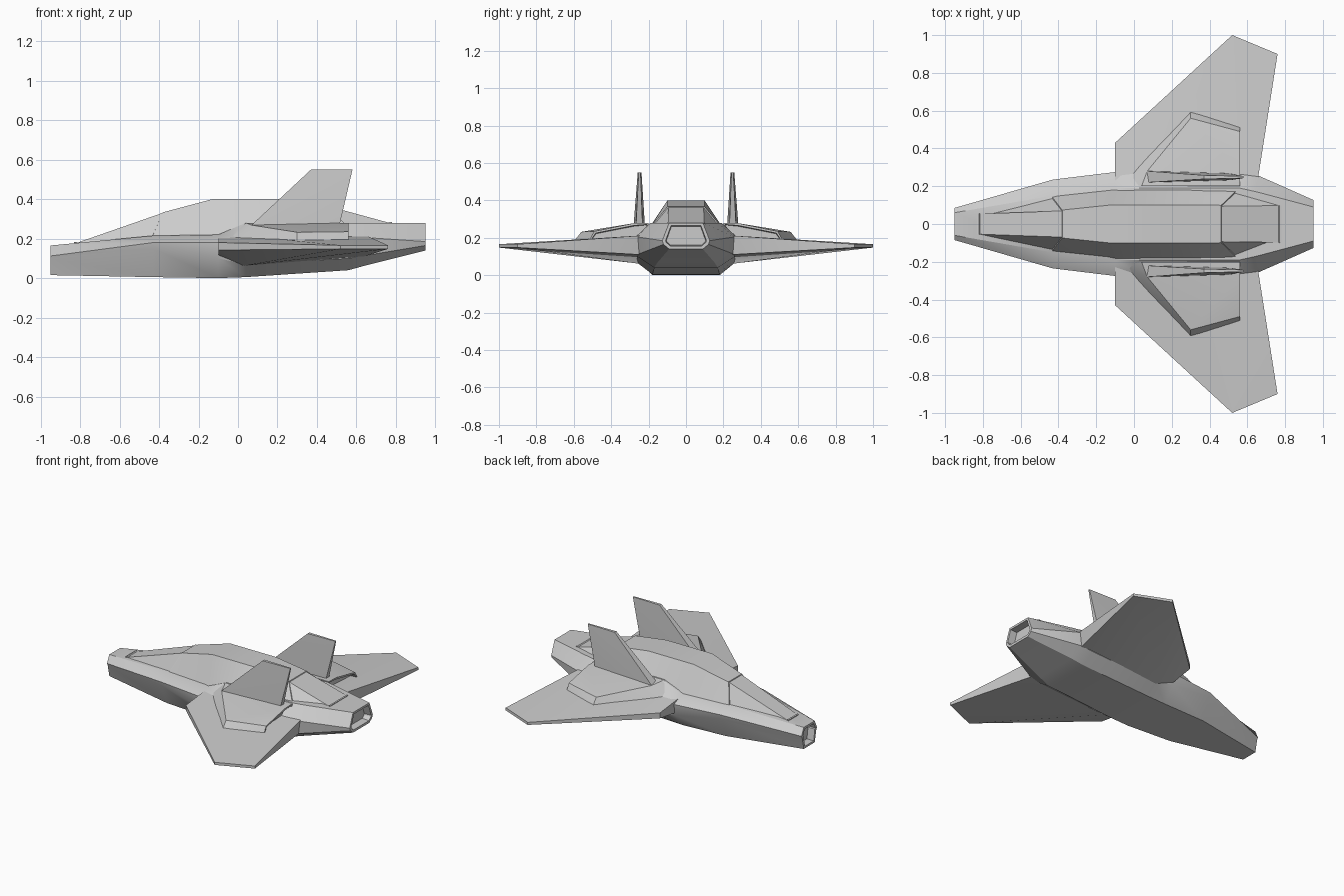
import bpy, bmesh, math

if "Cube" in bpy.data.objects:
    bpy.data.objects.remove(bpy.data.objects["Cube"])


def finish(name, bm, mirror=False, angle=25):
    bmesh.ops.recalc_face_normals(bm, faces=bm.faces)
    me = bpy.data.meshes.new(name)
    bm.to_mesh(me)
    bm.free()
    ob = bpy.data.objects.new(name, me)
    bpy.context.collection.objects.link(ob)
    if mirror:
        m = ob.modifiers.new("mirror", 'MIRROR')
        m.use_axis = (False, True, False)
    bpy.ops.object.select_all(action='DESELECT')
    ob.select_set(True)
    bpy.context.view_layer.objects.active = ob
    bpy.ops.object.shade_smooth_by_angle(angle=math.radians(angle))
    return ob


def recess(bm, faces, rim, depth):
    # flat rim, then a sunken floor
    bmesh.ops.inset_region(bm, faces=faces, thickness=rim)
    bmesh.ops.inset_region(bm, faces=faces, thickness=0.004, depth=-depth)


def loft(halves):
    # each half section runs bottom to top on the +y side
    bm = bmesh.new()
    rings = []
    for half in halves:
        pts = half + [(x, -y, z) for x, y, z in reversed(half)]
        rings.append([bm.verts.new(p) for p in pts])
    n = len(rings[0])
    strips = []
    for a, b in zip(rings, rings[1:]):
        strips.append([bm.faces.new((a[i], a[(i + 1) % n], b[(i + 1) % n], b[i]))
                       for i in range(n)])
    caps = [bm.faces.new(rings[0]), bm.faces.new(rings[-1])]
    bmesh.ops.recalc_face_normals(bm, faces=bm.faces)
    return bm, strips, caps


def hull(pts):
    bm = bmesh.new()
    for p in pts:
        bm.verts.new(p)
    r = bmesh.ops.convex_hull(bm, input=bm.verts)
    bmesh.ops.delete(bm, geom=[v for v in bm.verts if not v.link_faces], context='VERTS')
    bmesh.ops.dissolve_limit(bm, angle_limit=0.02, verts=bm.verts, edges=bm.edges)
    bmesh.ops.recalc_face_normals(bm, faces=bm.faces)
    return bm


# Fuselage: x, then (y, z) of bottom, lower side, upper side, shoulder
body = [
    (-0.95, (.06, .015), (.078, .10), (.085, .112), (.06, .165)),
    (-0.43, (.165, .005), (.225, .15), (.235, .18), (.15, .215)),
    (-0.10, (.18, .0), (.265, .10), (.275, .18), (.19, .22)),
    (0.04, (.18, .005), (.265, .07), (.27, .21), (.19, .28)),
    (0.56, (.17, .04), (.26, .10), (.265, .21), (.19, .28)),
    (0.65, (.155, .065), (.25, .115), (.26, .205), (.17, .28)),
    (0.95, (.09, .14), (.12, .165), (.127, .185), (.09, .28)),
]
bm, strips, caps = loft([[(x, y, z) for y, z in p] for x, *p in body])
for cap in caps:
    recess(bm, [cap], 0.018, 0.05)
finish("fuselage", bm)

# Raised spine with front and rear canopy: base corner, top corner
spine = [
    [(-.83, .06, .15), (-.83, .055, .182)],
    [(-.43, .152, .20), (-.37, .075, .336)],
    [(-.10, .19, .20), (-.13, .10, .40)],
    [(.04, .19, .265), (.05, .10, .40)],
    [(.30, .19, .265), (.22, .10, .40)],
    [(.54, .185, .265), (.45, .10, .368)],
    [(.78, .10, .26), (.78, .098, .284)],
]
bm, strips, caps = loft(spine)
for strip in (strips[0], strips[-1]):
    recess(bm, strip[:3], 0.01, 0.006)
finish("spine_canopy", bm)

# Swept wings
finish("wing", hull([
    (-.10, .20, .205), (-.10, .43, .18), (.52, 1.0, .166), (.76, .90, .166), (.65, .20, .215),
    (.03, .20, .215), (-.10, .43, .142), (.52, 1.0, .148), (.76, .90, .148),
    (.64, .24, .11), (.03, .25, .062), (-.10, .22, .11)]), True)

# Wing root nacelles with open backs
bm = hull([
    (-.05, .22, .20), (.02, .31, .19), (.30, .60, .18), (.56, .52, .18), (.56, .20, .18),
    (.04, .20, .28), (.07, .28, .268), (.30, .56, .232), (.56, .49, .235),
    (.56, .28, .278), (.56, .20, .28)])
back = max(bm.faces, key=lambda f: f.calc_center_median().x)
recess(bm, [back], 0.012, 0.04)
finish("nacelle", bm, True)

# Twin tail fins
finish("tail_fin", hull([
    (.07, .22, .27), (.07, .28, .27), (.51, .232, .25), (.51, .268, .25),
    (.37, .238, .55), (.37, .258, .55), (.58, .243, .55), (.58, .253, .55),
    (.50, .232, .30), (.50, .268, .30)]), True)
